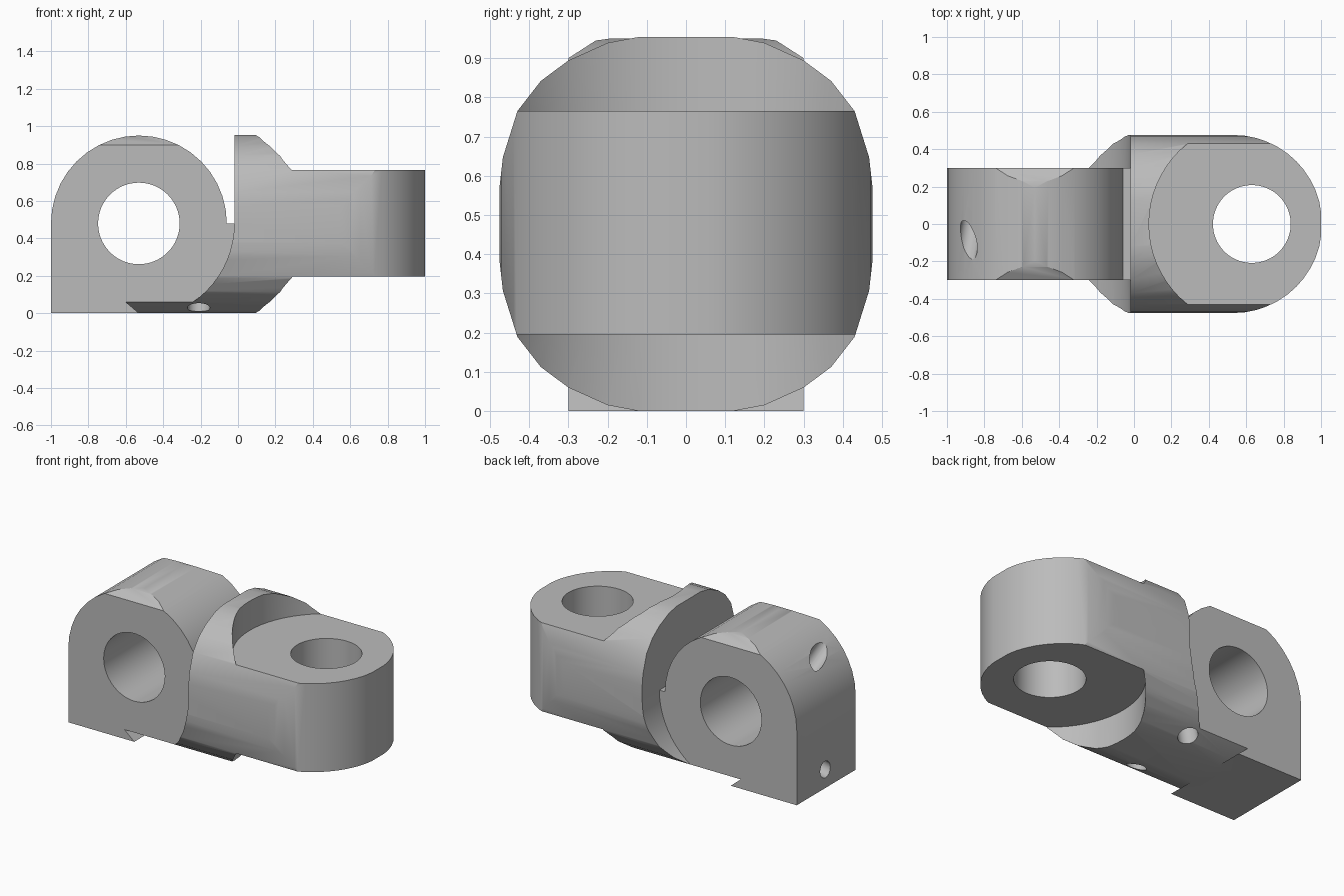
import bpy, bmesh
from math import sin, cos, pi
from mathutils import Vector, Matrix

old = bpy.data.objects.get("Cube")
if old:
    bpy.data.objects.remove(old, do_unlink=True)

MID = 0.477            # height of the bar axis
HINGE, PIN = -0.53, 0.63


def add_object(name, bm):
    bmesh.ops.recalc_face_normals(bm, faces=bm.faces[:])
    mesh = bpy.data.meshes.new(name)
    bm.to_mesh(mesh)
    bm.free()
    obj = bpy.data.objects.new(name, mesh)
    bpy.context.collection.objects.link(obj)
    return obj


def prism(name, outline, axis, lo, hi):
    """Extrude a 2D outline along axis x (y,z), y (x,z) or z (x,y)."""
    def place(a, b, t):
        return {"x": (t, a, b), "y": (a, t, b), "z": (a, b, t)}[axis]
    bm = bmesh.new()
    face = bm.faces.new([bm.verts.new(place(a, b, lo)) for a, b in outline])
    moved = bmesh.ops.extrude_face_region(bm, geom=[face])["geom"]
    verts = [g for g in moved if isinstance(g, bmesh.types.BMVert)]
    bmesh.ops.translate(bm, verts=verts, vec=place(0, 0, hi - lo))
    return add_object(name, bm)


def arc(cx, cy, r, start, end, steps):
    return [(cx + r * cos(start + (end - start) * i / steps),
             cy + r * sin(start + (end - start) * i / steps)) for i in range(steps + 1)]


def disc(cx, cy, r, n=64):
    return arc(cx, cy, r, 0, 2 * pi, n)[:-1]


def box(x0, x1, z0, z1):
    return [(x0, z0), (x1, z0), (x1, z1), (x0, z1)]


def drill(start, direction, depth, r):
    """Angled blind hole cutter starting just outside the surface."""
    d = Vector(direction).normalized()
    turn = Vector((0, 0, 1)).rotation_difference(d).to_matrix().to_4x4()
    centre = Vector(start) + d * (depth / 2 - 0.08)
    bm = bmesh.new()
    bmesh.ops.create_cone(bm, cap_ends=True, segments=32, radius1=r, radius2=r,
                          depth=depth + 0.16, matrix=Matrix.Translation(centre) @ turn)
    return add_object("drill_cutter", bm)


def combine(target, tools, operation):
    for tool in tools:
        tool.hide_render = True
        mod = target.modifiers.new("cut", "BOOLEAN")
        mod.operation, mod.solver, mod.object = operation, "EXACT", tool
        bpy.context.view_layer.update()
        deps = bpy.context.evaluated_depsgraph_get()
        mesh = bpy.data.meshes.new_from_object(target.evaluated_get(deps))
        target.modifiers.clear()
        target.data = mesh
        bpy.data.objects.remove(tool, do_unlink=True)


# Rounded bar section, mirrored into four quadrants
quarter = [(0.475, 0.1), (0.467, 0.17), (0.43, 0.288), (0.37, 0.365),
           (0.3, 0.417), (0.2, 0.462), (0.12, MID)]
half = quarter + [(-y, z) for y, z in reversed(quarter)]
section = [(y, z + MID) for y, z in half] + [(-y, MID - z) for y, z in half]
body = prism("joint_link", section, "x", -0.65, 1.1)

# Rounded tip seen from above
tip = [(-0.8, -0.476)] + arc(-HINGE, 0, 0.476, -pi / 2, pi / 2, 24) + [(-0.8, 0.476)]
tip = [(min(x, 1.0), y) for x, y in tip]
combine(body, [prism("tip_mask", tip, "z", -0.2, 1.2)], "INTERSECT")

# Clearances for the neighbouring links
combine(body, [
    prism("upper_ring", disc(PIN, 0, 0.55), "z", 0.765, 1.3),
    prism("lower_ring", disc(PIN, 0, 0.55), "z", -0.3, 0.195),
    prism("slot", box(-0.9, -0.02, 0.48, 1.2), "y", -0.7, 0.7),
    prism("side_clearance_left", disc(HINGE, 0.48, 0.51), "y", 0.3, 0.7),
    prism("side_clearance_right", disc(HINGE, 0.48, 0.51), "y", -0.7, -0.3),
], "DIFFERENCE")

# Hinge lug with a square lower corner and a rounded crown
outline = arc(HINGE, 0.48, 0.47, 0, pi, 20) + [
    (-1, 0), (HINGE, 0), (-0.6, 0.06), (-0.2, 0.06), (-0.1, 0.3)]
lug = prism("hinge_lug", outline, "y", -0.3, 0.3)
crown = [(0.4, -0.2), (0.4, 0.81), (0.3, 0.9), (0.23, 0.945), (0.12, 0.96)]
crown += [(-y, z) for y, z in reversed(crown)]
combine(lug, [prism("crown_mask", crown, "x", -1.3, 0.2)], "INTERSECT")
combine(body, [lug], "UNION")

# Hinge bore, pin bore and small angled holes
combine(body, [
    prism("hinge_bore", disc(HINGE, 0.48, 0.218), "y", -0.8, 0.8),
    prism("pin_bore", disc(PIN, 0, 0.208), "z", -0.5, 1.5),
    drill((-0.885, -0.09, 0.79), (0.13, 0.78, -0.6), 0.25, 0.055),
    drill((-1, 0.01, 0.12), (0.85, 0.2, 0.35), 0.2, 0.05),
    drill((-0.21, 0.23, 0.03), (0, -0.2, 1), 0.15, 0.06),
    drill((-0.21, -0.23, 0.03), (0, 0.2, 1), 0.15, 0.06),
], "DIFFERENCE")

# Single grey finish, smooth arcs with sharp edges kept
grey = bpy.data.materials.new("plain_grey")
grey.use_nodes = True
colour = (0.5, 0.5, 0.5, 1)
grey.diffuse_color = colour
grey.node_tree.nodes["Principled BSDF"].inputs["Base Color"].default_value = colour
body.data.materials.clear()
body.data.materials.append(grey)
for poly in body.data.polygons:
    poly.material_index = 0
bpy.ops.object.select_all(action="DESELECT")
body.select_set(True)
bpy.context.view_layer.objects.active = body
bpy.ops.object.shade_smooth_by_angle(angle=pi / 6)
